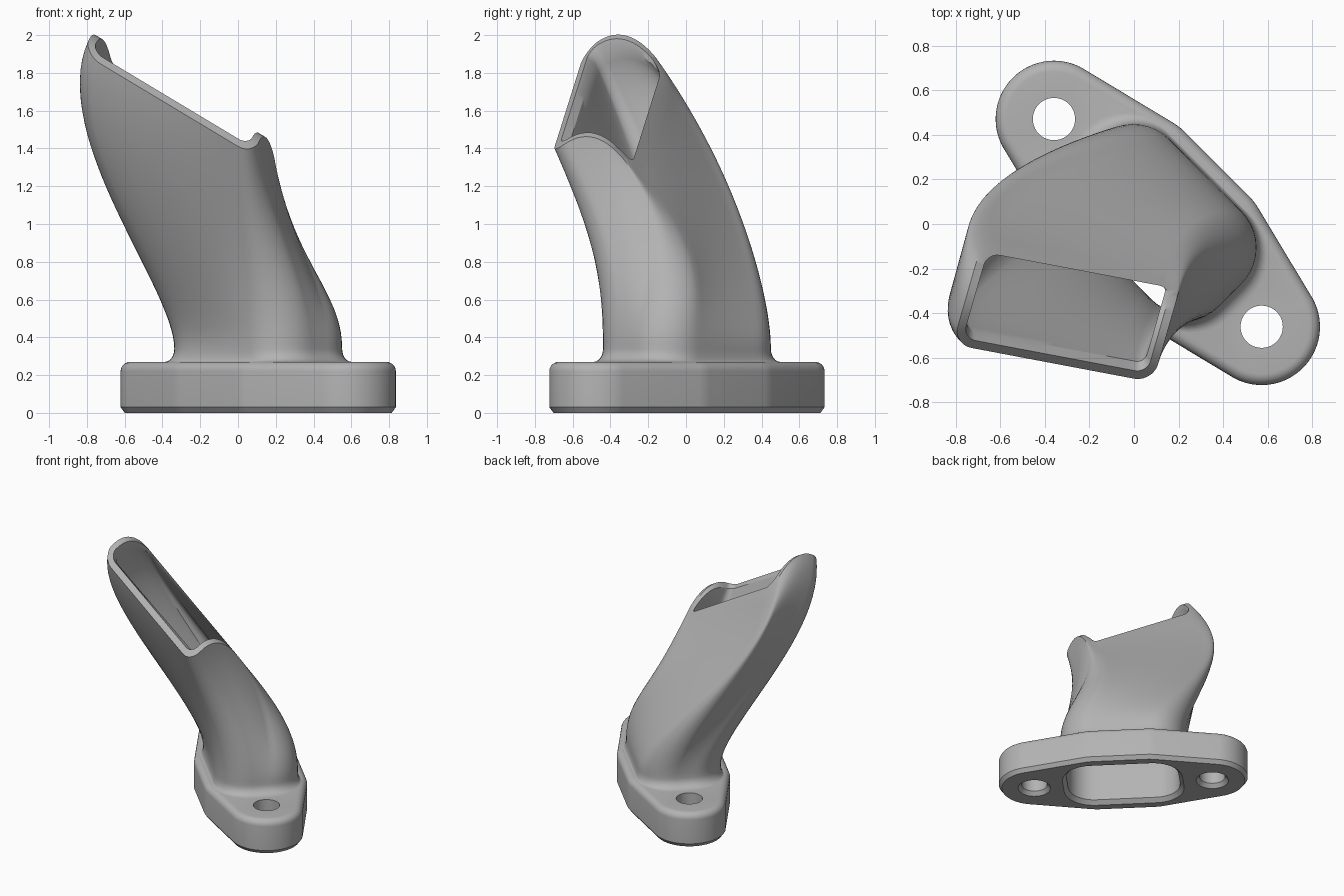
import bpy, bmesh
from math import sin, cos, pi, radians
from mathutils import Vector

if "Cube" in bpy.data.objects:
    bpy.data.objects.remove(bpy.data.objects["Cube"])

CENTER = Vector((0.107, 0.005, 0))
U = Vector((0.7071, -0.7071, 0))      # flange length
V = Vector((0.7071, 0.7071, 0))       # flange width
TOP = 0.27                            # flange thickness
LENGTH, WIDTH, CORNER = 0.46, 0.303, 0.23   # tube section at the flange


def rounded_rect(a, b, r, arc=10, side=12):
    """Rounded rectangle with matching point counts at any size."""
    corners = []
    for i, (sx, sy) in enumerate([(1, 1), (-1, 1), (-1, -1), (1, -1)]):
        corners.append([Vector((sx * (a - r) + r * cos(t), sy * (b - r) + r * sin(t)))
                        for t in [pi / 2 * (i + k / arc) for k in range(arc + 1)]])
    pts = []
    for i in range(4):
        p, q = corners[i][-1], corners[(i + 1) % 4][0]
        pts += corners[i] + [p.lerp(q, k / side) for k in range(1, side)]
    return pts


def at_base(p, z):
    return CENTER + U * p.x + V * p.y + Vector((0, 0, z))


def base_ring(grow_a, grow_b, grow_r, z):
    return [at_base(p, z) for p in
            rounded_rect(LENGTH + grow_a, WIDTH + grow_b, CORNER + grow_r)]


def rim_ring(inset):
    """Slanted outlet rim whose two short ends rise in an arch."""
    ring = []
    for p in rounded_rect(0.45 - inset, 0.235 - inset, 0.085 - inset * 0.8):
        s, w = p.x / 0.45, p.y / 0.235
        arch = max(0, 1 - w * w)
        ring.append(Vector((-0.3 + 0.45 * s + 0.065 * w,
                            -0.40 - 0.085 * s + 0.226 * w,
                            1.57 - 0.27 * s - 0.06 * w + 0.157 * arch)))
    return ring


def sweep(start, end, steps):
    """Rings along curves that leave the flange upright and lean into the rim."""
    rings = []
    for i in range(steps + 1):
        t = i / steps
        ring = []
        for p, q in zip(start, end):
            left = min(1, max(0, (0.15 - q.x) / 0.75))
            back = (q.y + 0.4 + 0.19 * (q.x + 0.3)) / 0.24
            lean = Vector((0.3 * left - 0.08, -0.28 - 0.08 * back, 0.46))
            h1, h2 = p + Vector((0, 0, 0.32)), q - lean
            ring.append(p * (1 - t) ** 3 + h1 * 3 * t * (1 - t) ** 2
                        + h2 * 3 * t * t * (1 - t) + q * t ** 3)
        rings.append(ring)
    return rings


def flange_ring(inset, z, n=144):
    """Outline around two end lobes and a wider straight middle."""
    discs = [(0.66, 0, 0.262), (-0.66, 0, 0.262)]
    discs += [(x, y, 0.3) for x in (0.2, -0.2) for y in (0.075, -0.075)]
    ring = []
    for i in range(n):
        c, s = cos(2 * pi * (i + 0.5) / n), sin(2 * pi * (i + 0.5) / n)
        x, y, r = max(discs, key=lambda d: d[0] * c + d[1] * s + d[2])
        ring.append(at_base(Vector((x + (r - inset) * c, y + (r - inset) * s)), z))
    return ring


def hole_ring(u, r, z, n=40):
    return [at_base(Vector((u + r * cos(2 * pi * i / n), r * sin(2 * pi * i / n))), z)
            for i in range(n)]


def loft(bm, rings):
    """Skin a stack of rings; return the first and last edge loops."""
    rows = [[bm.verts.new(p) for p in ring] for ring in rings]
    n = len(rows[0])
    for a, b in zip(rows, rows[1:]):
        for i in range(n):
            j = (i + 1) % n
            bm.faces.new((a[i], a[j], b[j], b[i]))
    return [[bm.edges.get((row[i], row[(i + 1) % n])) for i in range(n)]
            for row in (rows[0], rows[-1])]


bm = bmesh.new()

# Flange edge: chamfered below, rounded above
edge = [flange_ring(0.022, 0), flange_ring(0, 0.03)]
for k in range(7):
    a = pi / 2 * k / 6
    edge.append(flange_ring(0.05 * (1 - cos(a)), TOP - 0.05 + 0.05 * sin(a)))
bottom, top = loft(bm, edge)

# Bolt holes with chamfered undersides
for u in (0.66, -0.66):
    low, high = loft(bm, [hole_ring(u, 0.12, 0), hole_ring(u, 0.095, 0.03),
                          hole_ring(u, 0.095, TOP)])
    bottom += low
    top += high

# Tube outside with a fillet, over the rim, and back down the bore
outside = []
for k in range(6):
    a = pi / 2 * k / 6
    f = 1 - sin(a)
    outside.append(base_ring(0.07 * f, 0.018 * f, 0.03 * f, TOP + 0.07 * (1 - cos(a))))
outside += sweep(base_ring(0, 0, 0, TOP + 0.07), rim_ring(0), 32)
bore = sweep(base_ring(-0.045, -0.04, -0.04, TOP), rim_ring(0.058), 32)[:-1]
bore = [base_ring(-0.015, -0.01, -0.01, 0), base_ring(-0.045, -0.04, -0.04, 0.03)] + bore
tube_foot, bore_foot = loft(bm, outside + [rim_ring(0.036)] + bore[::-1])
top += tube_foot
bottom += bore_foot

# Flat flange faces around the openings
for loop in (bottom, top):
    bmesh.ops.triangle_fill(bm, edges=loop, use_beauty=True)
bmesh.ops.recalc_face_normals(bm, faces=bm.faces)

mesh = bpy.data.meshes.new("flanged_duct")
bm.to_mesh(mesh)
bm.free()
duct = bpy.data.objects.new("flanged_duct", mesh)
bpy.context.collection.objects.link(duct)

# Single grey material
grey = bpy.data.materials.new("plain_grey")
grey.use_nodes = True
grey.diffuse_color = (0.45, 0.45, 0.45, 1)
grey.node_tree.nodes["Principled BSDF"].inputs["Base Color"].default_value = (0.45, 0.45, 0.45, 1)
mesh.materials.append(grey)

bpy.context.view_layer.objects.active = duct
duct.select_set(True)
bpy.ops.object.shade_smooth_by_angle(angle=radians(32))
